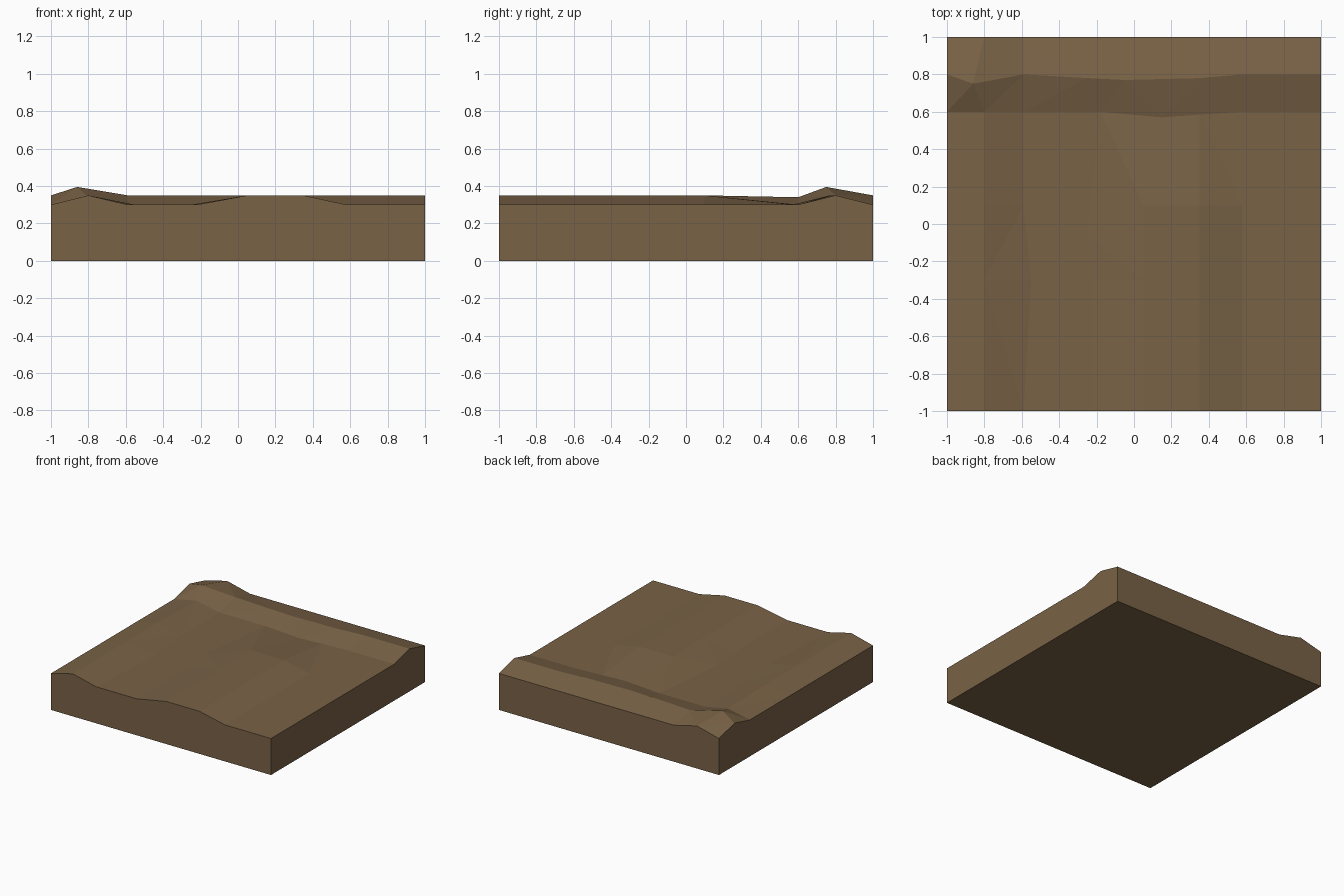
import bpy
import bmesh

cube = bpy.data.objects.get("Cube")
if cube:
    bpy.data.objects.remove(cube, do_unlink=True)

# Earth colour
earth = bpy.data.materials.new("earth_brown")
earth.use_nodes = True
colour = (0.19, 0.122, 0.061, 1)
earth.diffuse_color = colour
bsdf = next(n for n in earth.node_tree.nodes if n.type == "BSDF_PRINCIPLED")
bsdf.inputs["Base Color"].default_value = colour
bsdf.inputs["Roughness"].default_value = 0.9

# Grid lines of the ground: ridge, valley, mound, plain; then the bank at the back
LOW, HIGH = 0.30, 0.35
columns = [-1, -0.8, -0.59, -0.22, 0.05, 0.35, 0.58, 1]
rows = [-1, -0.3, 0.1, 0.6, 0.8, 1]
RIDGE, MOUND, BANK = 1, (4, 5), 4


def ground_height(i, j):
    if j == BANK or i == RIDGE:
        return HIGH
    if i in MOUND and j < 3:
        return HIGH
    return LOW


# Irregular points: (column, row) -> new position
bumps = {
    (1, 3): (-0.8, 0.6, 0.34),
    (1, 4): (-0.86, 0.75, 0.395),
    (2, 1): (-0.55, -0.3, LOW),
    (3, 2): (-0.25, -0.06, LOW),
    (3, 3): (-0.18, 0.6, LOW),
    (4, 3): (0.15, 0.57, LOW),
    (5, 3): (0.35, 0.585, LOW),
    (4, 4): (-0.05, 0.77, HIGH),
    (5, 4): (0.35, 0.78, HIGH),
    (3, 4): (-0.25, 0.78, HIGH),
}

# Ground surface
bm = bmesh.new()
grid = [[bm.verts.new(bumps.get((i, j), (x, y, ground_height(i, j))))
         for i, x in enumerate(columns)] for j, y in enumerate(rows)]
for j in range(len(rows) - 1):
    for i in range(len(columns) - 1):
        bm.faces.new((grid[j][i], grid[j][i + 1], grid[j + 1][i + 1], grid[j + 1][i]))
bmesh.ops.triangulate(bm, faces=bm.faces[:])

# Block sides and underside
rim = (grid[0] + [row[-1] for row in grid[1:]] + grid[-1][-2::-1]
       + [row[0] for row in grid[-2:0:-1]])
base = [bm.verts.new((v.co.x, v.co.y, 0)) for v in rim]
for k in range(len(rim)):
    n = (k + 1) % len(rim)
    bm.faces.new((rim[k], base[k], base[n], rim[n]))
bm.faces.new(base[::-1])
bmesh.ops.recalc_face_normals(bm, faces=bm.faces[:])

mesh = bpy.data.meshes.new("ground_tile")
bm.to_mesh(mesh)
bm.free()
mesh.materials.append(earth)
tile = bpy.data.objects.new("ground_tile", mesh)
bpy.context.collection.objects.link(tile)
